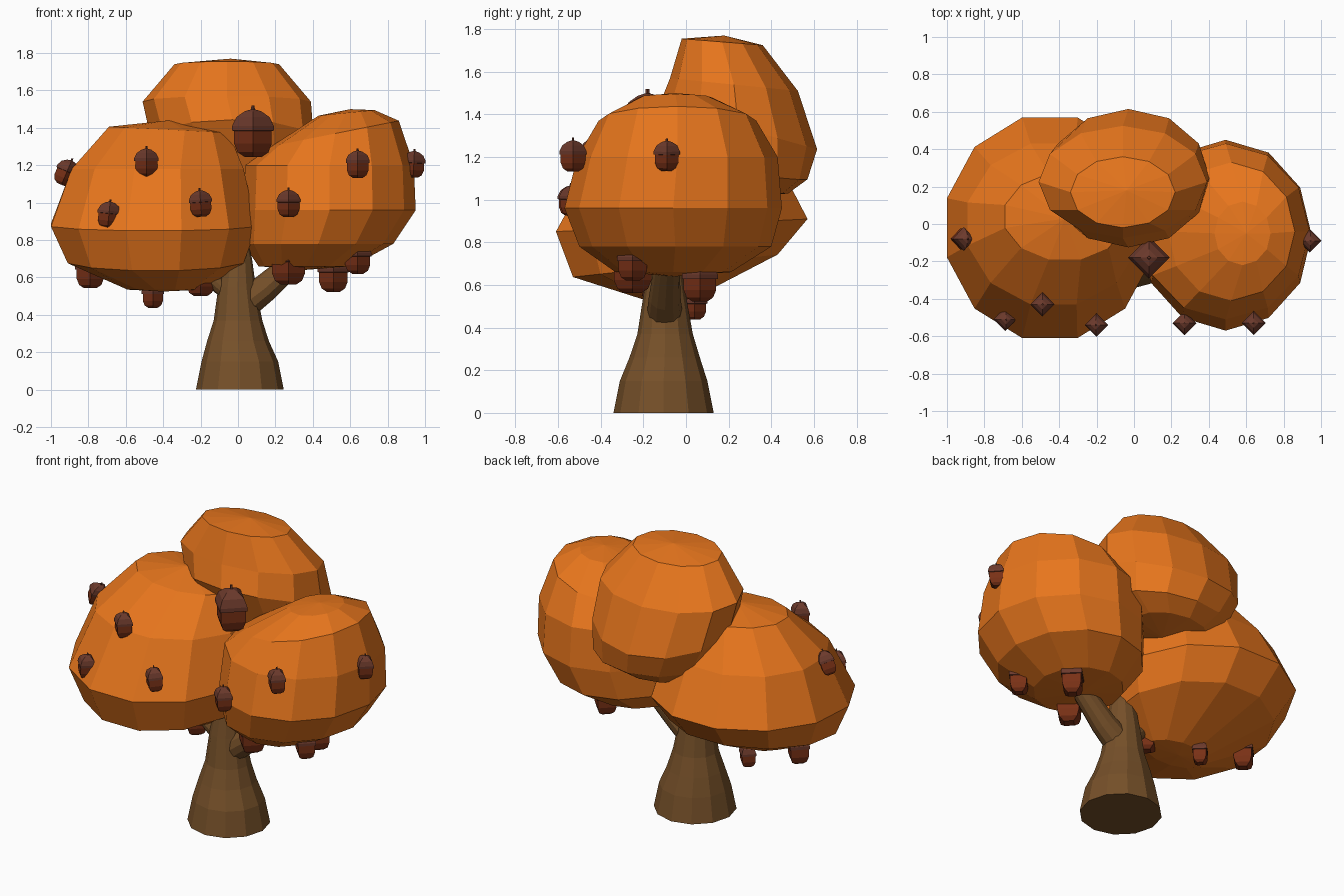
import bpy, bmesh, math
from mathutils import Vector, Euler


def material(name, color):
    m = bpy.data.materials.new(name)
    m.diffuse_color = (*color, 1)
    return m


LEAF = material("leaf_orange", (0.80, 0.18, 0.012))
BARK = material("bark_brown", (0.18, 0.08, 0.022))
NUT = material("nut_red_brown", (0.19, 0.03, 0.008))
CAP = material("cap_brown", (0.15, 0.042, 0.025))


def loft(name, rings, mat):
    """Skin a stack of equal-sized point rings; collapsed rings become poles."""
    bm = bmesh.new()
    loops = [[bm.verts.new(p) for p in ring] for ring in rings]
    n = len(loops[0])
    for a, b in zip(loops, loops[1:]):
        for i in range(n):
            j = (i + 1) % n
            bm.faces.new((a[i], a[j], b[j], b[i]))
    bm.faces.new(loops[0][::-1])
    bm.faces.new(loops[-1])
    bmesh.ops.remove_doubles(bm, verts=bm.verts, dist=1e-5)
    bmesh.ops.recalc_face_normals(bm, faces=bm.faces)
    me = bpy.data.meshes.new(name)
    bm.to_mesh(me)
    bm.free()
    me.materials.append(mat)
    ob = bpy.data.objects.new(name, me)
    bpy.context.collection.objects.link(ob)
    return ob


def ellipse(cx, cy, cz, rx, ry, sx=0, sy=0, n=12, phase=0.0):
    """Ring with slopes sx, sy (height change per unit of x, y)."""
    pts = []
    for i in range(n):
        a = 2 * math.pi * (i + phase) / n
        x, y = rx * math.cos(a), ry * math.sin(a)
        pts.append((cx + x, cy + y, cz + sx * x + sy * y))
    return pts


def limb(name, path, n=12):
    """Tapered tube through (point, radius) pairs."""
    d = (Vector(path[-1][0]) - Vector(path[0][0])).normalized()
    q = d.to_track_quat('Z', 'Y')
    loft(name, [[Vector(p) + q @ Vector(v) for v in ellipse(0, 0, 0, r, r, n=n)]
                for p, r in path], BARK)


# Flared trunk and two branches
trunk = [(0.01, -0.105, 0.00, 0.235), (0.01, -0.105, 0.15, 0.205),
         (0.0, -0.10, 0.26, 0.165), (0.0, -0.098, 0.37, 0.13),
         (-0.005, -0.1, 0.55, 0.10), (0.0, -0.1, 0.70, 0.075),
         (0.0, -0.1, 0.76, 0.06)]
loft("trunk", [ellipse(x, y, z, r, r) for x, y, z, r in trunk], BARK)
limb("right_branch", [((0.02, -0.1, 0.45), 0.085), ((0.14, -0.1, 0.54), 0.075),
                      ((0.31, -0.09, 0.69), 0.06)])
limb("left_branch", [((-0.03, -0.1, 0.50), 0.05), ((-0.22, -0.12, 0.66), 0.035)])

# Foliage clumps: centre, radii, slopes for each ring from bottom to top
left = [(-0.40, -0.08, 0.525, 0, 0), (-0.39, -0.09, 0.535, 0.20, 0.12),
        (-0.44, -0.05, 0.69, 0.47, 0.48, 0, 0.11),
        (-0.45, -0.02, 0.88, 0.55, 0.59, 0, 0.05),
        (-0.43, 0.00, 1.18, 0.46, 0.43), (-0.37, 0.04, 1.39, 0.32, 0.23, -0.05, 0),
        (-0.37, 0.03, 1.44, 0, 0)]
right = [(0.35, -0.05, 0.64, 0, 0), (0.36, -0.06, 0.66, 0.25, 0.27),
         (0.43, -0.05, 0.78, 0.40, 0.45), (0.49, -0.06, 0.96, 0.46, 0.51),
         (0.49, -0.04, 1.20, 0.45, 0.47), (0.52, -0.04, 1.37, 0.34, 0.37, 0.2, 0),
         (0.58, -0.05, 1.48, 0.15, 0.17, 0.1, 0), (0.60, -0.05, 1.50, 0, 0)]
top = [(0.0, 0.25, 1.0, 0, 0), (-0.01, 0.28, 1.03, 0.25, 0.20),
       (0.01, 0.285, 1.13, 0.385, 0.285, -0.03, -0.12),
       (-0.03, 0.245, 1.34, 0.435, 0.37, 0, -0.28),
       (-0.06, 0.225, 1.54, 0.45, 0.30, 0, -0.1),
       (-0.06, 0.17, 1.74, 0.28, 0.19, 0, -0.08), (-0.04, 0.18, 1.77, 0, 0)]
for name, rings, phase in (("left_foliage", left, 0.5), ("right_foliage", right, 0),
                           ("top_foliage", top, 0)):
    k = 1 / math.cos(math.pi * phase / 6)
    loft(name, [ellipse(c[0], c[1], c[2], c[3] * k, c[4] * k, *c[5:], phase=phase)
                for c in rings], LEAF)

# Four-sided acorns: nut, overhanging cap and stem
NUT_P = [(0.42, -1.25), (0.76, -1.02), (0.93, -0.6), (0.93, 0.2)]
CAP_P = [(0.8, 0.0), (1.03, 0.05), (1.03, 0.28), (0.82, 0.72), (0.42, 1.0), (0.1, 1.1)]
STEM_P = [(0.1, 1.0), (0.08, 1.3)]


def acorn(index, x, y, z, r, tilt=0):
    rot = Euler((0, tilt, 0)).to_matrix()
    for part, prof, mat in (("nut", NUT_P, NUT), ("cap", CAP_P, CAP), ("stem", STEM_P, CAP)):
        rings = [[Vector((x, y, z)) + rot @ (Vector(v) * r)
                  for v in ellipse(0, 0, h, w, w, n=4)] for w, h in prof]
        loft(f"acorn_{part}_{index}", rings, mat)


acorns = [(0.08, -0.18, 1.38, 0.108), (0.64, -0.53, 1.21, 0.062),
          (0.27, -0.53, 1.0, 0.062), (0.94, -0.09, 1.21, 0.06, 0.05),
          (-0.20, -0.54, 1.0, 0.06, -0.08), (-0.49, -0.43, 1.22, 0.063),
          (-0.69, -0.51, 0.94, 0.06, 0.1), (-0.915, -0.08, 1.165, 0.06, 0.4),
          (0.27, -0.25, 0.68, 0.095), (0.51, 0.065, 0.625, 0.082),
          (0.64, -0.25, 0.71, 0.072), (-0.20, -0.13, 0.60, 0.08),
          (-0.455, 0.04, 0.51, 0.058), (-0.79, 0.02, 0.64, 0.078)]
for i, a in enumerate(acorns):
    acorn(i + 1, *a)
